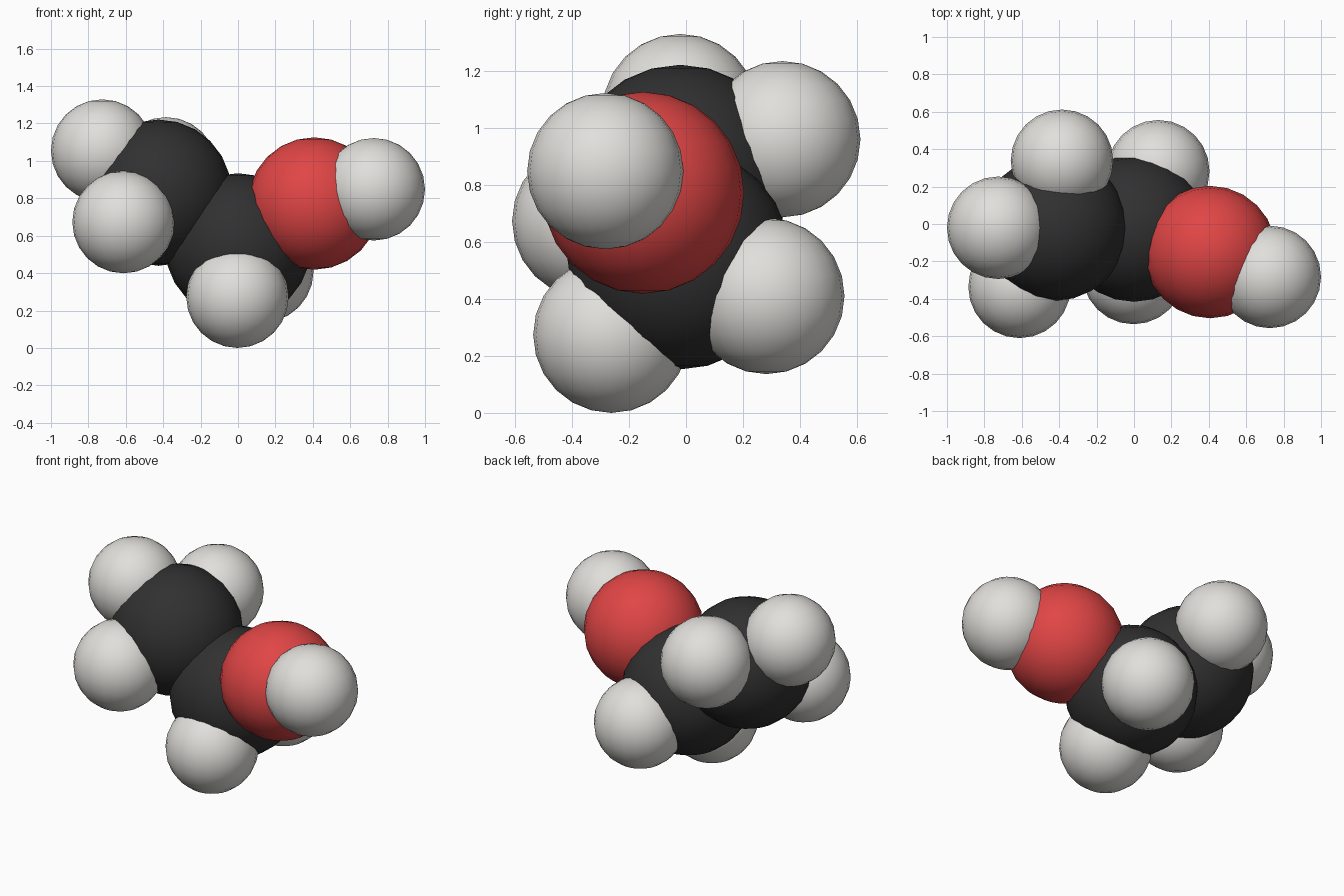
import bpy

if "Cube" in bpy.data.objects:
    bpy.data.objects.remove(bpy.data.objects["Cube"])


def material(name, rgb):
    m = bpy.data.materials.new(name)
    m.diffuse_color = (*rgb, 1)
    m.use_nodes = True
    m.node_tree.nodes["Principled BSDF"].inputs["Base Color"].default_value = m.diffuse_color
    return m


# element: (radius, material)
ELEMENTS = {
    "carbon": (0.391, material("dark", (0.03, 0.03, 0.03))),
    "oxygen": (0.354, material("red", (0.75, 0.06, 0.06))),
    "hydrogen": (0.274, material("pale", (0.75, 0.74, 0.71))),
}


def atom(element, part, centre):
    radius, mat = ELEMENTS[element]
    bpy.ops.mesh.primitive_uv_sphere_add(segments=24, ring_count=12,
                                         radius=radius, location=centre)
    ob = bpy.context.object
    ob.name = f"{element}_{part}"
    ob.data.materials.append(mat)
    bpy.ops.object.shade_smooth()


# chain of two carbons and one oxygen
atom("carbon", "end", (-0.425, -0.02, 0.83))
atom("carbon", "middle", (0.0, -0.025, 0.543))
atom("oxygen", "atom", (0.407, -0.15, 0.772))

# hydrogens on the end carbon
atom("hydrogen", "end_top", (-0.726, -0.02, 1.055))
atom("hydrogen", "end_front", (-0.612, -0.336, 0.673))
atom("hydrogen", "end_back", (-0.385, 0.338, 0.96))

# hydrogens on the middle carbon
atom("hydrogen", "middle_front", (-0.003, -0.262, 0.274))
atom("hydrogen", "middle_back", (0.13, 0.282, 0.41))

# hydrogen on the oxygen
atom("hydrogen", "on_oxygen", (0.726, -0.283, 0.848))
